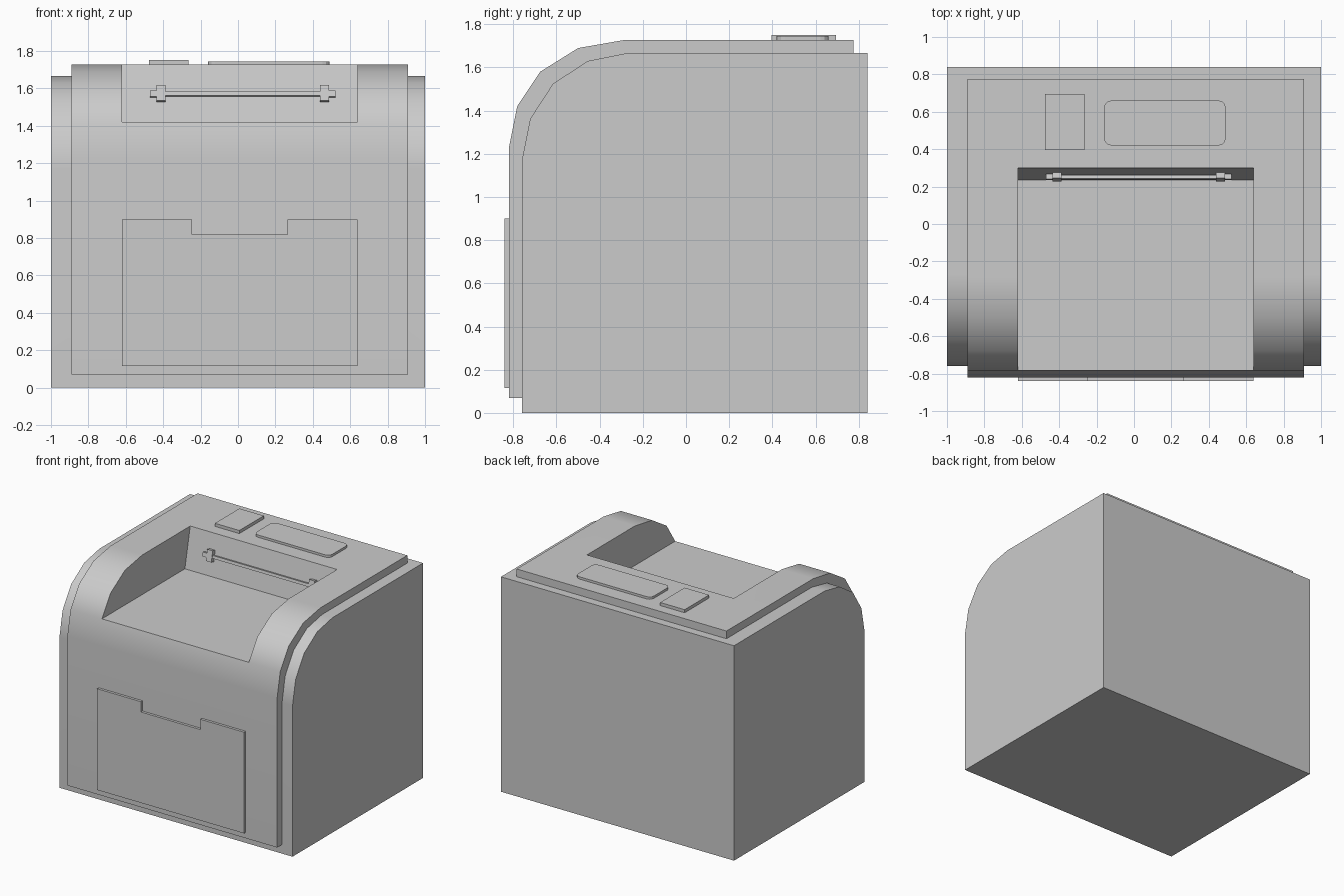
import bpy, bmesh, math

if "Cube" in bpy.data.objects:
    bpy.data.objects.remove(bpy.data.objects["Cube"])


def finish(bm, name):
    bmesh.ops.recalc_face_normals(bm, faces=bm.faces)
    me = bpy.data.meshes.new(name)
    bm.to_mesh(me)
    bm.free()
    ob = bpy.data.objects.new(name, me)
    bpy.context.collection.objects.link(ob)
    return ob


def prism(name, pts, a, b, place):
    """Extrude a 2D outline between a and b; place(u, v, depth) gives xyz."""
    bm = bmesh.new()
    lo = [bm.verts.new(place(u, v, a)) for u, v in pts]
    hi = [bm.verts.new(place(u, v, b)) for u, v in pts]
    bm.faces.new(lo)
    bm.faces.new(hi)
    n = len(pts)
    for i in range(n):
        j = (i + 1) % n
        bm.faces.new((lo[i], lo[j], hi[j], hi[i]))
    return finish(bm, name)


def along_x(u, v, d): return (d, u, v)
def along_y(u, v, d): return (u, d, v)
def along_z(u, v, d): return (u, v, d)


def box(name, center, size, tilt=0.0):
    bm = bmesh.new()
    bmesh.ops.create_cube(bm, size=1)
    bmesh.ops.scale(bm, vec=size, verts=bm.verts)
    ob = finish(bm, name)
    ob.location = center
    ob.rotation_euler.x = tilt
    return ob


def boolean(ob, tool, op):
    mod = ob.modifiers.new(op, 'BOOLEAN')
    mod.operation, mod.object, mod.solver = op, tool, 'EXACT'
    bpy.context.view_layer.objects.active = ob
    bpy.ops.object.modifier_apply(modifier=mod.name)
    bpy.data.objects.remove(tool)


# Housing: rounded-front body with a raised wrap-around panel
housing = prism("housing", [
    (0.84, 0), (-0.76, 0), (-0.76, 1.17), (-0.722, 1.362), (-0.616, 1.525),
    (-0.455, 1.63), (-0.27, 1.667), (0.84, 1.667)], -1, 1, along_x)
panel = prism("raised_panel", [
    (0.775, 0.07), (-0.82, 0.07), (-0.82, 1.23), (-0.782, 1.42), (-0.676, 1.58),
    (-0.50, 1.69), (-0.288, 1.727), (0.775, 1.727)], -0.89, 0.91, along_x)
boolean(housing, panel, 'UNION')

# Recess with flat floor and leaning back wall
recess = prism("recess_cutter", [
    (-1, 1.42), (0.235, 1.42), (0.337, 1.90), (-1, 1.90)], -0.62, 0.64, along_x)
boolean(housing, recess, 'DIFFERENCE')

bpy.ops.object.select_all(action='DESELECT')
housing.select_set(True)
bpy.context.view_layer.objects.active = housing
bpy.ops.object.shade_smooth_by_angle(angle=math.radians(30))
weighted = housing.modifiers.new("weighted_normals", 'WEIGHTED_NORMAL')
weighted.keep_sharp = True

# Front drawer plate with a finger notch
prism("drawer_front", [
    (-0.62, 0.115), (0.64, 0.115), (0.64, 0.90), (0.265, 0.90),
    (0.265, 0.82), (-0.245, 0.82), (-0.245, 0.90), (-0.62, 0.90)],
    -0.84, -0.815, along_y)

# Square button and rounded display on top
box("square_button", (-0.37, 0.545, 1.735), (0.21, 0.30, 0.032))
r = 0.038
corners = [(0.49 - r, 0.66 - r), (-0.16 + r, 0.66 - r),
           (-0.16 + r, 0.42 + r), (0.49 - r, 0.42 + r)]
outline = [(cx + r * math.cos(math.radians(90 * k + 30 * s)),
            cy + r * math.sin(math.radians(90 * k + 30 * s)))
           for k, (cx, cy) in enumerate(corners) for s in range(4)]
prism("display", outline, 1.72, 1.745, along_z)

# Paper bar with end caps and clips, leaning with the recess wall
tilt = -math.atan2(0.065, 0.307)
box("paper_bar", (0.025, 0.25, 1.57), (0.97, 0.02, 0.022), tilt)
for side, s in (("left", -1), ("right", 1)):
    box(side + "_bar_cap", (0.025 + s * 0.473, 0.25, 1.57), (0.045, 0.026, 0.032), tilt)
    box(side + "_clip", (0.025 + s * 0.437, 0.253, 1.572), (0.047, 0.035, 0.085), tilt)
